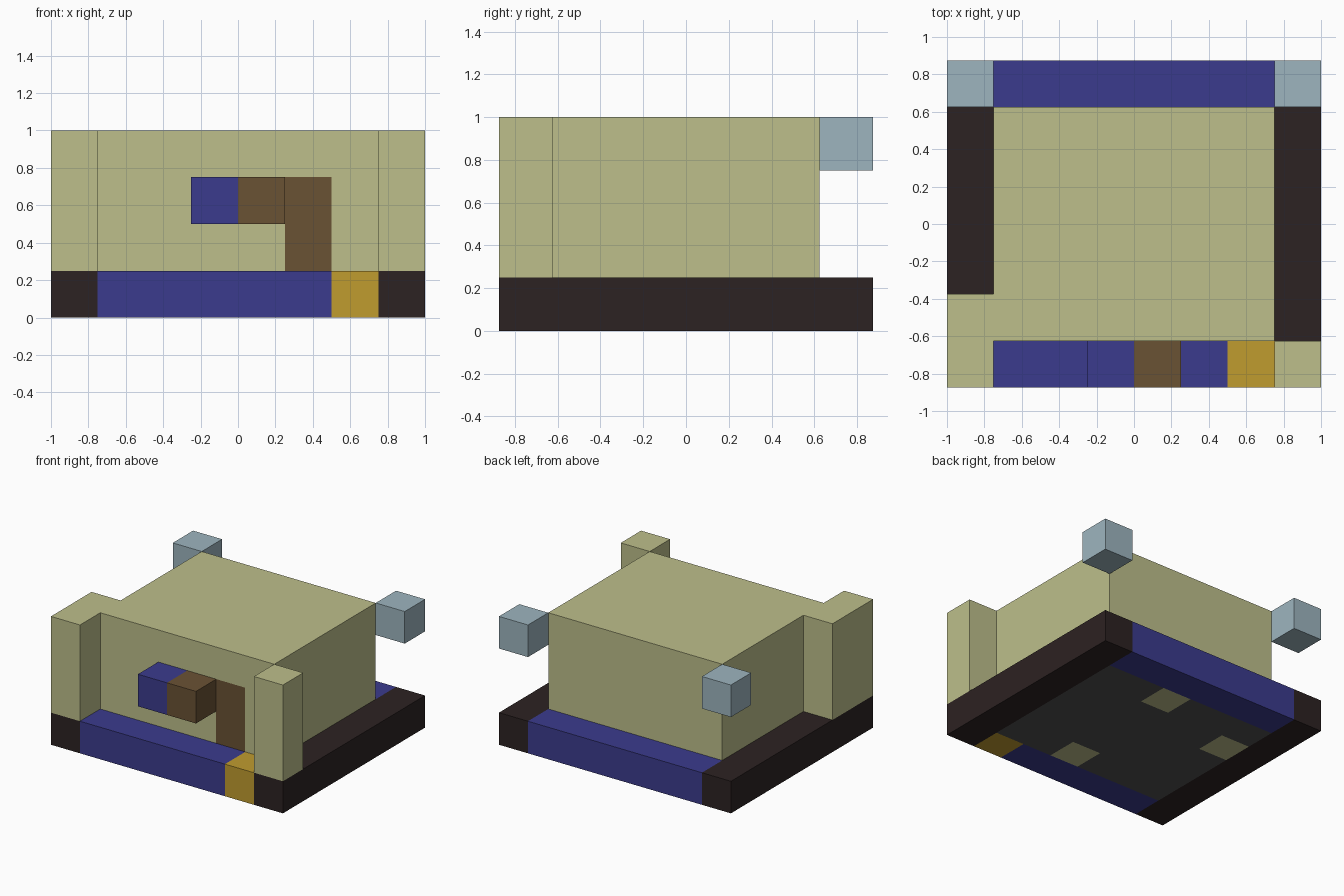
import bpy
import bmesh
from mathutils import Vector

U = 0.25  # block size

default = bpy.data.objects.get("Cube")
if default:
    bpy.data.objects.remove(default, do_unlink=True)


def linear(c):
    c /= 255
    return c / 12.92 if c <= 0.04045 else ((c + 0.055) / 1.055) ** 2.4


def material(name, *rgb):
    mat = bpy.data.materials.new(name)
    colour = tuple(linear(c) for c in rgb) + (1.0,)
    mat.use_nodes = True
    mat.diffuse_color = colour
    mat.node_tree.nodes["Principled BSDF"].inputs["Base Color"].default_value = colour
    return mat


olive = material("pale olive", 189, 191, 139)
indigo = material("indigo", 59, 59, 141)
brown = material("brown", 106, 82, 52)
gold = material("gold", 192, 156, 47)
dark = material("dark umber", 44, 34, 34)
ice = material("ice blue", 157, 181, 191)
grey = material("dark grey", 80, 80, 80)


def block(name, low, high, mats, cuts=(), rule=None):
    """Box between two corners, optionally sliced by axis planes and painted by rule."""
    low, high = Vector(low), Vector(high)
    bm = bmesh.new()
    bmesh.ops.create_cube(bm, size=1)
    for v in bm.verts:
        v.co = (low + high) / 2 + v.co * (high - low)
    for axis, position in cuts:
        normal = Vector((0, 0, 0))
        normal[axis] = 1
        bmesh.ops.bisect_plane(bm, geom=bm.verts[:] + bm.edges[:] + bm.faces[:],
                               plane_co=normal * position, plane_no=normal)
    bm.normal_update()
    if rule:
        for f in bm.faces:
            f.material_index = int(rule(f.calc_center_median(), f.normal))
    mesh = bpy.data.meshes.new(name)
    bm.to_mesh(mesh)
    bm.free()
    for m in mats:
        mesh.materials.append(m)
    obj = bpy.data.objects.new(name, mesh)
    bpy.context.collection.objects.link(obj)
    return obj


X, Y, H = 1.0, 0.875, 1.0   # outer half width, half depth, height
IX, IY = X - U, Y - U       # inner half width and depth

# Base rails and floating rear cubes, one per side
for side, s in (("left", 1), ("right", -1)):
    x0, x1 = sorted((s * IX, s * X))
    block(side + "_base_rail", (x0, -Y, 0), (x1, Y, U), [dark])
    block(side + "_rear_cube", (x0, IY, H - U), (x1, Y, H), [ice])

# Front and back base rails
block("back_base_rail", (-IX, IY, 0), (IX, Y, U), [indigo])
block("front_base_rail", (-IX, -Y, 0), (IX - U, -IY, U), [indigo])
block("front_corner_block", (IX - U, -Y, 0), (IX, -IY, U), [gold])

# Floor with three olive squares on its underside
spots = [Vector((0.125, 0.5)), Vector((0.125, -0.5)), Vector((-0.625, 0.25))]
floor_cuts = [(0, i * U) for i in range(-2, 3)] + [(1, U * (i + 0.5)) for i in range(-2, 2)]
block("floor", (-IX, -IY, 0), (IX, IY, U), [grey, olive], floor_cuts,
      lambda c, n: n.z < -0.5 and any((c.xy - s).length < 0.05 for s in spots))

# Body with a brown upright panel flush in its front face
block("body", (-IX, -IY, U), (IX, IY, H), [olive, brown],
      [(0, U), (0, 2 * U), (2, 3 * U)],
      lambda c, n: n.y < -0.5 and U < c.x < 2 * U and c.z < 3 * U)

# Front towers; the right one is twice as deep
block("left_front_tower", (IX, -Y, U), (X, -IY, H), [olive])
block("right_front_tower", (-X, -Y, U), (-IX, -IY + U, H), [olive])

# Projecting blocks on the front face
block("front_indigo_block", (-U, -Y, 2 * U), (0, -IY, 3 * U), [indigo])
block("front_brown_block", (0, -Y, 2 * U), (U, -IY, 3 * U), [brown])
